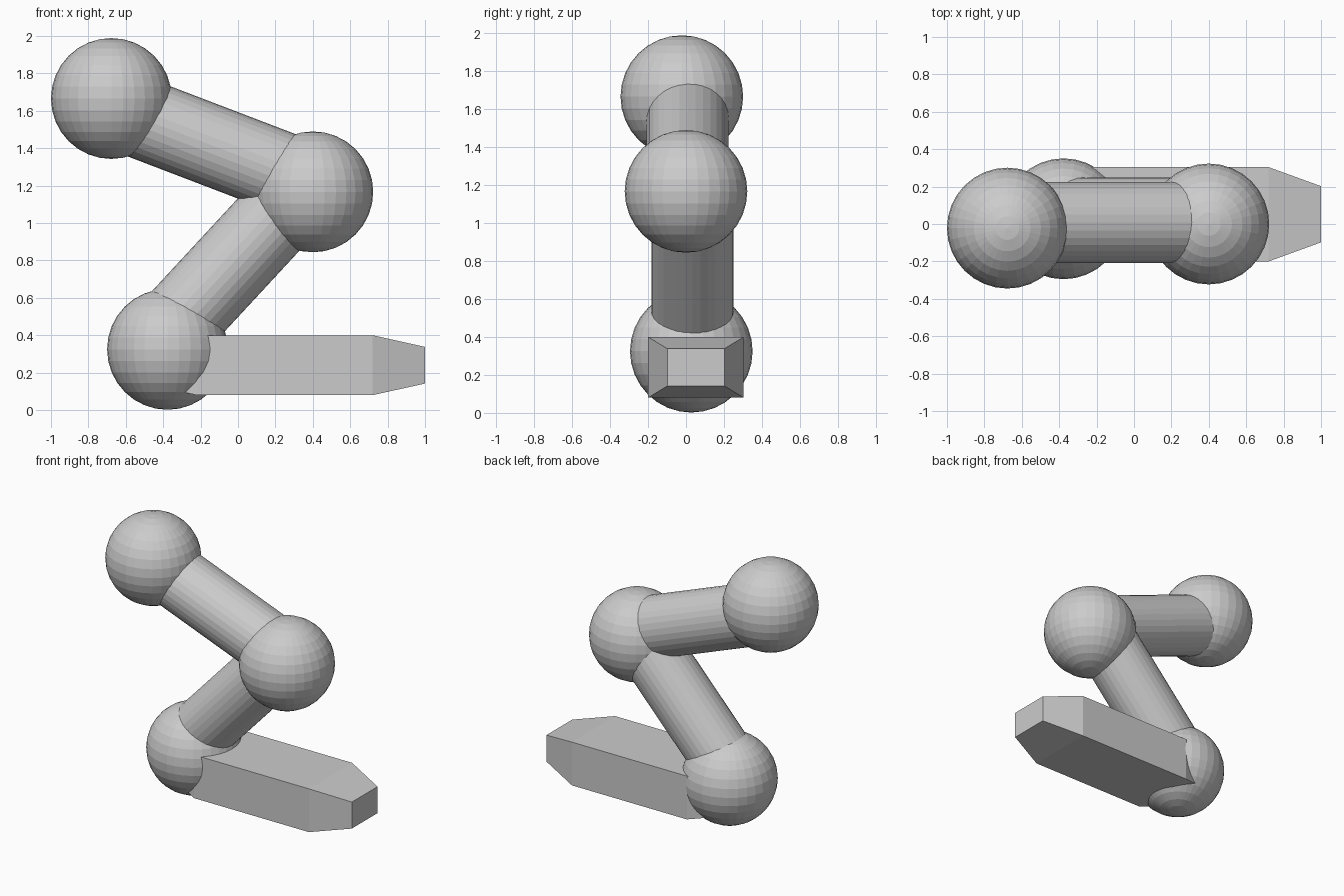
import bpy
import bmesh
from mathutils import Vector, Matrix

cube = bpy.data.objects.get("Cube")
if cube:
    bpy.data.objects.remove(cube, do_unlink=True)

grey = bpy.data.materials.new("plain_grey")
grey.use_nodes = True
colour = (0.6, 0.6, 0.6, 1)
grey.diffuse_color = colour
grey.node_tree.nodes["Principled BSDF"].inputs["Base Color"].default_value = colour


def add_object(name, bm):
    bmesh.ops.recalc_face_normals(bm, faces=bm.faces)
    mesh = bpy.data.meshes.new(name)
    bm.to_mesh(mesh)
    bm.free()
    mesh.materials.append(grey)
    obj = bpy.data.objects.new(name, mesh)
    bpy.context.collection.objects.link(obj)


def ball(name, centre, radius=0.323):
    bm = bmesh.new()
    bmesh.ops.create_uvsphere(bm, u_segments=32, v_segments=16, radius=radius,
                              matrix=Matrix.Translation(centre))
    add_object(name, bm)


def limb(name, start, end, radius=0.216):
    a, b = Vector(start), Vector(end)
    turn = (b - a).to_track_quat('Z', 'Y').to_matrix().to_4x4()
    bm = bmesh.new()
    bmesh.ops.create_cone(bm, cap_ends=True, segments=32, radius1=radius, radius2=radius,
                          depth=(b - a).length, matrix=Matrix.Translation((a + b) / 2) @ turn)
    add_object(name, bm)


# Joints
ball("hip_joint", (-0.677, -0.022, 1.666))
ball("knee_joint", (0.4, 0, 1.167))
ball("ankle_joint", (-0.377, 0.028, 0.325))

# Limb segments, ending inside the joints
limb("thigh", (-0.62, 0.008, 1.599), (0.34, 0.008, 1.232))
limb("shin", (-0.34, 0.033, 0.448), (0.35, 0.033, 1.193))

# Foot: a box tapered at both ends, lofted through four rectangles
bm = bmesh.new()
rings = []
for x, half_y, half_z in ((-0.5, 0.15, 0.098), (-0.22, 0.252, 0.16),
                          (0.72, 0.252, 0.16), (1, 0.15, 0.098)):
    rings.append([bm.verts.new((x, 0.052 + sy * half_y, 0.24 + sz * half_z))
                  for sy, sz in ((-1, -1), (1, -1), (1, 1), (-1, 1))])
for r, s in zip(rings, rings[1:]):
    for i in range(4):
        j = (i + 1) % 4
        bm.faces.new((r[i], r[j], s[j], s[i]))
bm.faces.new(rings[0])
bm.faces.new(rings[-1])
add_object("foot", bm)
